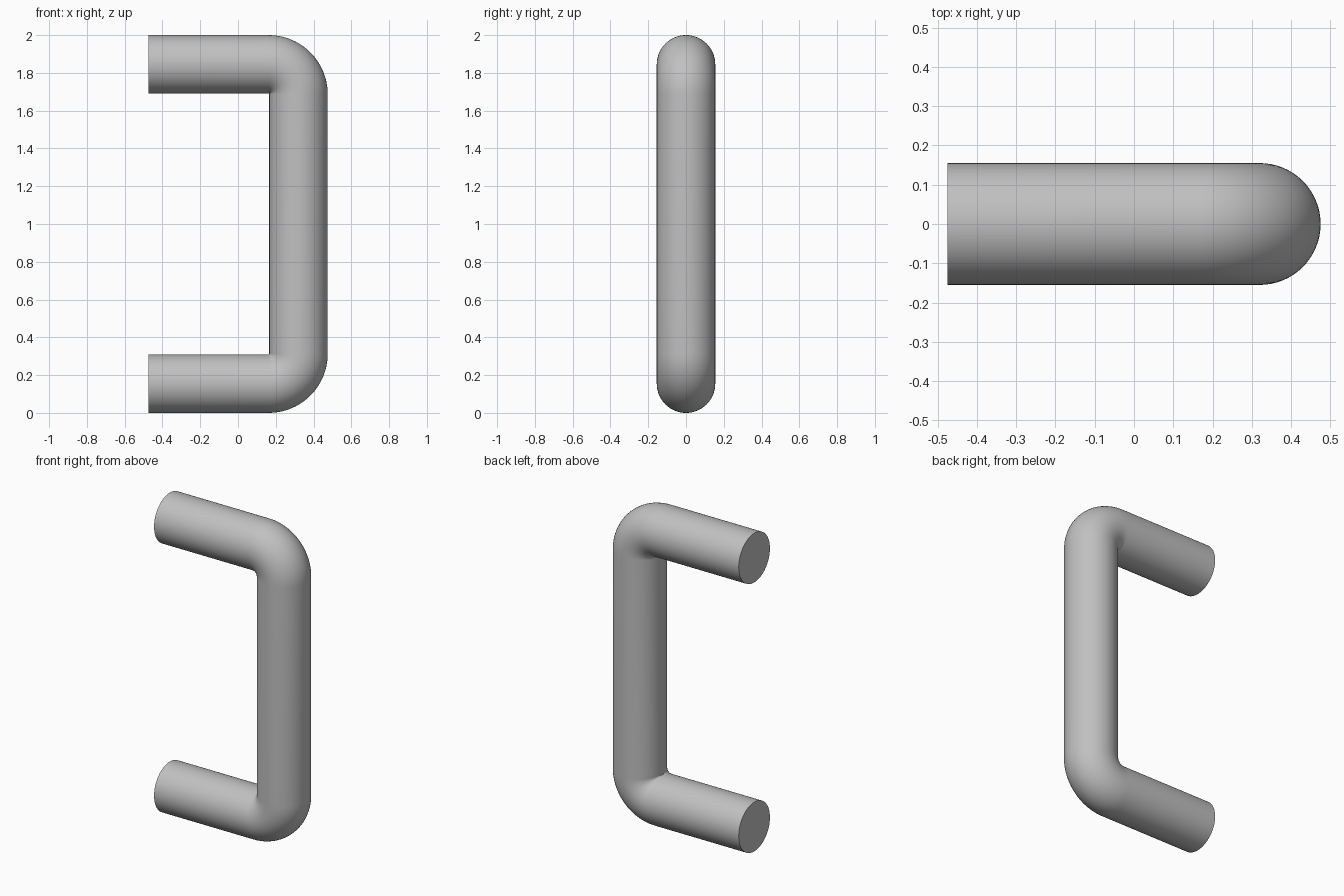
import bpy, bmesh, math
from mathutils import Vector

cube = bpy.data.objects.get("Cube")
if cube:
    bpy.data.objects.remove(cube, do_unlink=True)

RADIUS = 0.155      # bar radius
BEND = 0.158        # centreline radius of the corners
END_X, OUT_X = -0.475, 0.475
HEIGHT = 2.0
SIDES, STEPS = 64, 20

# Brushed metal colour
metal = bpy.data.materials.new("grey_metal")
metal.use_nodes = True
colour = (0.53, 0.53, 0.53, 1)
metal.diffuse_color = colour
metal.node_tree.nodes["Principled BSDF"].inputs["Base Color"].default_value = colour

# Centreline: (point, direction angle in the xz plane)
cx = OUT_X - RADIUS - BEND
low, high = RADIUS + BEND, HEIGHT - RADIUS - BEND
path = [(Vector((END_X, 0, RADIUS)), 0)]
for cz, start in ((low, 0), (high, math.pi / 2)):
    for i in range(STEPS + 1):
        a = start + math.pi / 2 * i / STEPS
        path.append((Vector((cx + BEND * math.sin(a), 0, cz - BEND * math.cos(a))), a))
path.append((Vector((END_X, 0, HEIGHT - RADIUS)), math.pi))

# Sweep a round section along the centreline
bm = bmesh.new()
rings = []
for centre, a in path:
    normal = Vector((-math.sin(a), 0, math.cos(a)))
    ring = []
    for k in range(SIDES):
        t = math.tau * k / SIDES
        offset = normal * math.cos(t) + Vector((0, math.sin(t), 0))
        ring.append(bm.verts.new(centre + offset * RADIUS))
    rings.append(ring)
for r0, r1 in zip(rings, rings[1:]):
    for k in range(SIDES):
        n = (k + 1) % SIDES
        bm.faces.new((r0[k], r0[n], r1[n], r1[k]))

# Flat mounting ends
bm.faces.new(rings[0])
bm.faces.new(rings[-1])
bmesh.ops.recalc_face_normals(bm, faces=bm.faces[:])

mesh = bpy.data.meshes.new("pull_handle")
bm.to_mesh(mesh)
bm.free()
mesh.materials.append(metal)
handle = bpy.data.objects.new("pull_handle", mesh)
bpy.context.collection.objects.link(handle)

bpy.ops.object.select_all(action="DESELECT")
handle.select_set(True)
bpy.context.view_layer.objects.active = handle
bpy.ops.object.shade_smooth_by_angle(angle=math.radians(40))
